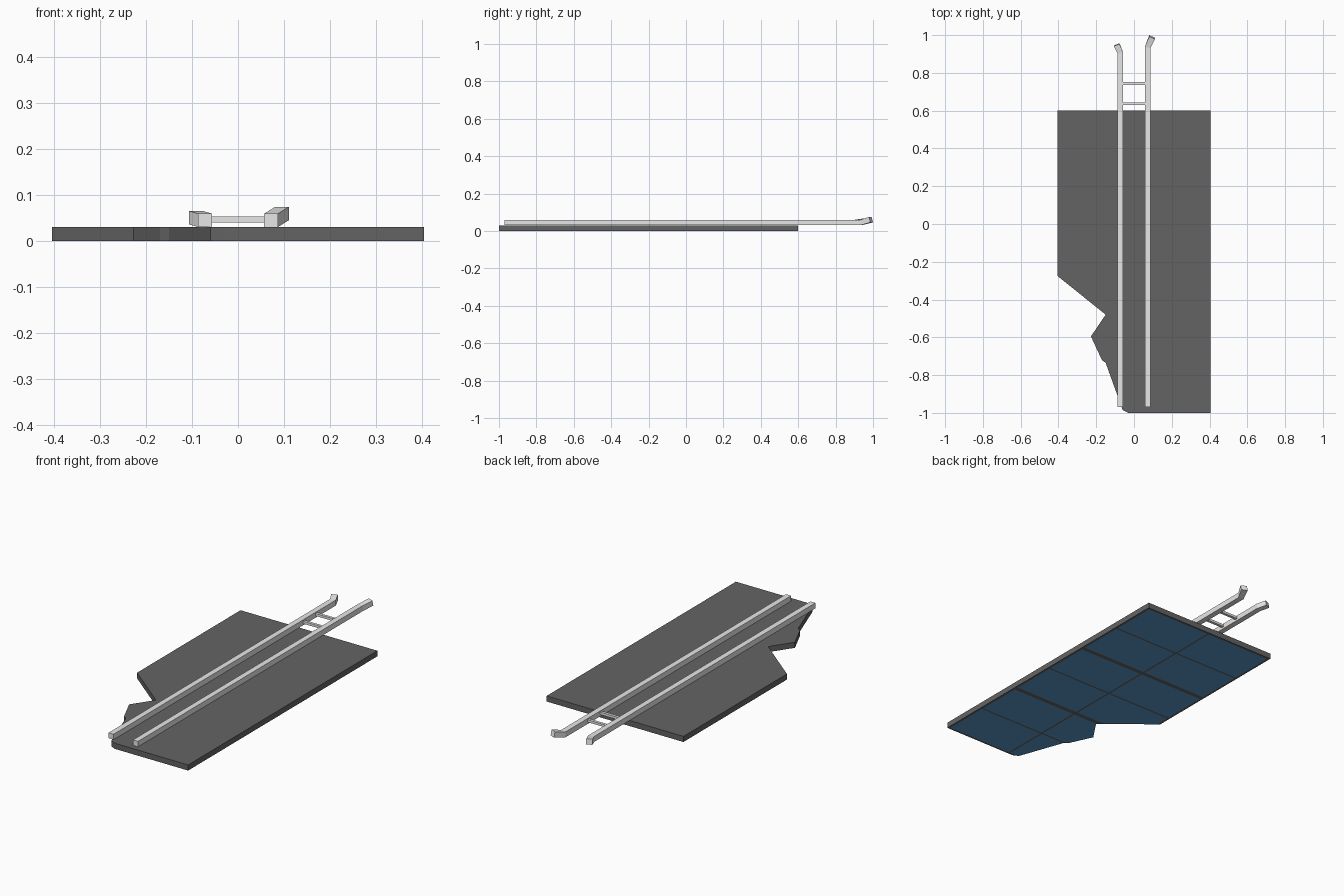
import bpy, bmesh
from mathutils import Vector

cube = bpy.data.objects.get("Cube")
if cube:
    bpy.data.objects.remove(cube, do_unlink=True)


def material(name, rgb):
    m = bpy.data.materials.new(name)
    m.use_nodes = True
    m.diffuse_color = (*rgb, 1)
    m.node_tree.nodes["Principled BSDF"].inputs["Base Color"].default_value = (*rgb, 1)
    return m


GREY = material("dark grey frame", (0.127, 0.127, 0.127))
BLUE = material("blue cells", (0.1, 0.31, 0.58))
METAL = material("light metal", (0.84, 0.84, 0.84))


def finish(name, bm, *mats):
    bmesh.ops.recalc_face_normals(bm, faces=bm.faces)
    mesh = bpy.data.meshes.new(name)
    bm.to_mesh(mesh)
    bm.free()
    for m in mats:
        mesh.materials.append(m)
    obj = bpy.data.objects.new(name, mesh)
    bpy.context.collection.objects.link(obj)
    return obj


# Broken slab: outline with a torn corner, extruded upwards
HALF, FRONT, BACK, THICK = 0.405, -1.0, 0.6, 0.03
outline = [(HALF, FRONT), (-0.03, FRONT), (-0.06, -0.985), (-0.15, -0.735),
           (-0.17, -0.72), (-0.228, -0.595), (-0.15, -0.48),
           (-HALF, -0.275), (-HALF, BACK), (HALF, BACK)]
bm = bmesh.new()
base = bm.faces.new([bm.verts.new((x, y, 0)) for x, y in outline])
top = bmesh.ops.extrude_face_region(bm, geom=[base], use_keep_orig=True)
bmesh.ops.translate(bm, vec=(0, 0, THICK),
                    verts=[v for v in top["geom"] if isinstance(v, bmesh.types.BMVert)])
bmesh.ops.recalc_face_normals(bm, faces=bm.faces)

# Underside grid: (axis, centre, half width) of each frame strip
THIN, WIDE = 0.005, 0.012
strips = [(0, 0, THIN), (0, HALF, WIDE), (0, -HALF, WIDE), (1, FRONT, WIDE), (1, BACK, WIDE)]
for i in range(1, 6):
    strips.append((1, FRONT + (BACK - FRONT) * i / 6, THIN if i % 2 else WIDE))
for axis, centre, half in strips:
    for edge in (centre - half, centre + half):
        under = [f for f in bm.faces if f.normal.z < -0.9]
        geom = under + list({e for f in under for e in f.edges}) + list({v for f in under for v in f.verts})
        co, no = Vector(), Vector()
        co[axis], no[axis] = edge, 1
        bmesh.ops.bisect_plane(bm, geom=geom, plane_co=co, plane_no=no)
        bm.normal_update()
for f in bm.faces:
    c = f.calc_center_bounds()
    on_strip = any(abs(c[a] - p) < h for a, p, h in strips)
    f.material_index = int(f.normal.z < -0.9 and not on_strip)
finish("solar_panel", bm, GREY, BLUE)


# Square rails swept through stations of x, y, z, sideways skew and backward tilt
def rail(name, stations):
    bm = bmesh.new()
    rings = []
    for x, y, z, skew, tilt in stations:
        rings.append([bm.verts.new((x + sx * 0.015, y + sx * skew - sz * tilt, z + sz * 0.0145))
                      for sx, sz in ((-1, -1), (1, -1), (1, 1), (-1, 1))])
    for a, b in zip(rings, rings[1:]):
        for k in range(4):
            bm.faces.new((a[k], a[(k + 1) % 4], b[(k + 1) % 4], b[k]))
    bm.faces.new(rings[0])
    bm.faces.new(rings[-1])
    finish(name, bm, METAL)


rail("right_rail", [(-0.072, -0.97, 0.045, 0, 0), (-0.072, 0.905, 0.045, 0.003, 0),
                    (-0.092, 0.949, 0.051, 0.006, 0.002)])
rail("left_rail", [(0.072, -0.97, 0.045, 0, 0), (0.072, 0.935, 0.045, -0.003, 0),
                   (0.096, 0.989, 0.06, -0.007, 0.004)])

# Rungs between the free rail ends
for name, y in (("inner_rung", 0.637), ("outer_rung", 0.744)):
    bm = bmesh.new()
    bmesh.ops.create_cube(bm, size=1)
    bmesh.ops.scale(bm, vec=(0.12, 0.015, 0.013), verts=bm.verts)
    bmesh.ops.translate(bm, vec=(0, y, 0.047), verts=bm.verts)
    finish(name, bm, METAL)
